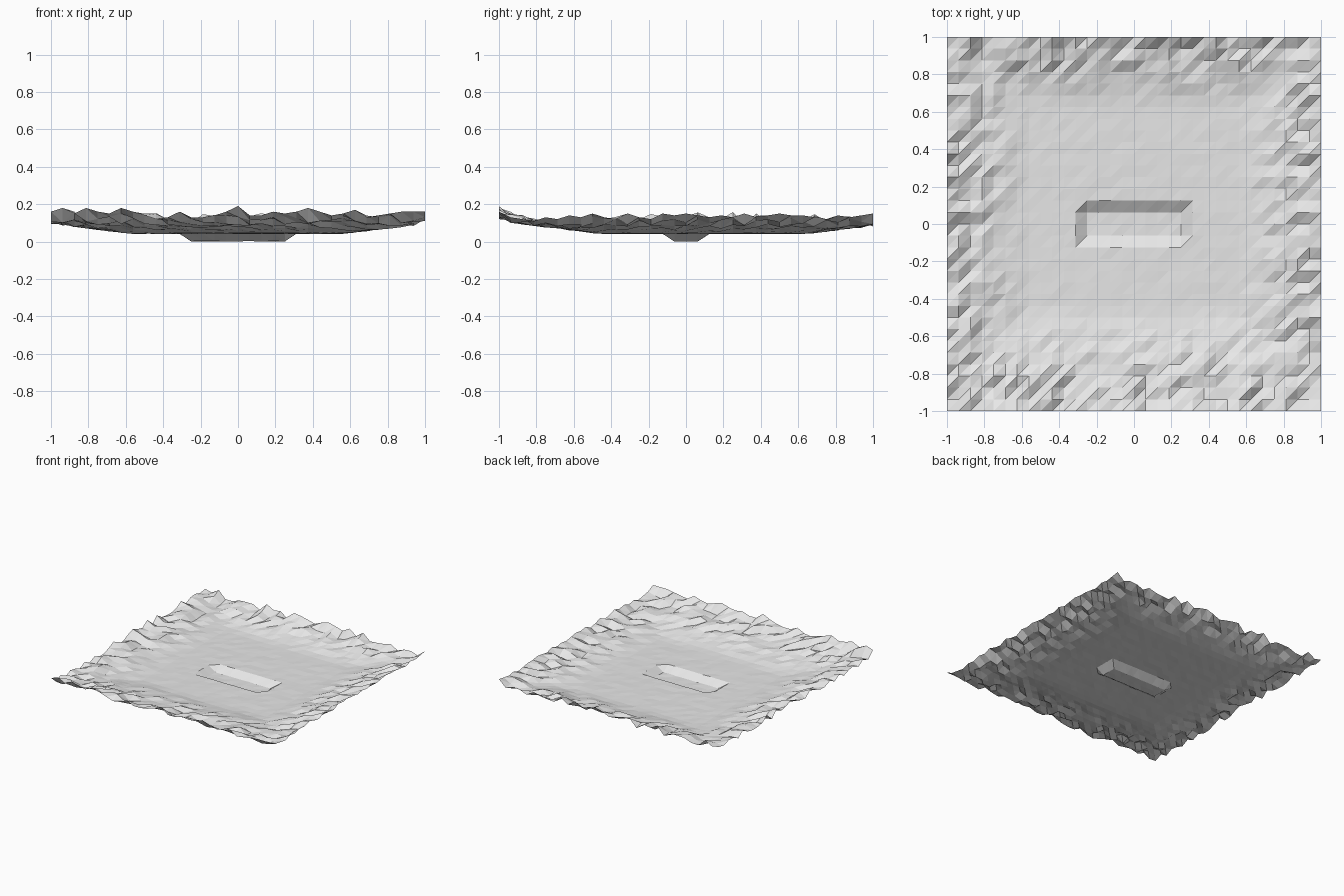
import bpy
import bmesh
import random

cube = bpy.data.objects.get("Cube")
if cube:
    bpy.data.objects.remove(cube, do_unlink=True)

random.seed(7)
N = 32
STEP = 2 / N
FLOOR = 0.041

# Rim heights in hundredths, left to right along the front, front to back along the +x side
FRONT = [16, 18, 15, 18, 16, 15, 18, 16, 14, 12, 13, 16, 13, 13, 14, 16, 19,
         14, 14, 16, 15, 16, 18, 16, 14, 15, 17, 13, 14, 15, 16, 16, 16]
SIDE = [16, 13, 12, 11, 13, 12, 14, 13, 15, 13, 12, 15, 13, 12, 15, 14, 15,
        14, 13, 14, 13, 15, 13, 14, 15, 14, 14, 13, 12, 14, 13, 14, 15]


def ramp(value, start):
    return max(0.0, (value - start) / (1 - start))


def height(i, j):
    x, y = i * STEP - 1, j * STEP - 1
    noise = random.random()
    # Sunken trench in the middle of the floor
    if abs(x) < 0.26 and abs(y) < 0.07:
        return 0.004 * noise if (i + j) % 5 else 0.0
    if j == 0:
        return FRONT[i] / 100
    if i == N:
        return SIDE[j] / 100
    # Each side rises to its own base height and gets rougher outwards
    sides = [(ramp(-y, 0.47), 0.063, 0.075), (ramp(y, 0.66), 0.04, 0.07),
             (ramp(-x, 0.58), 0.05, 0.065), (ramp(x, 0.56), 0.047, 0.065)]
    rise = max(t * base + t ** 1.3 * rough * noise for t, base, rough in sides)
    return FLOOR + 0.003 * noise + rise


# Terrain sheet with every cell split along the same diagonal
bm = bmesh.new()
grid = [[bm.verts.new((i * STEP - 1, j * STEP - 1, height(i, j)))
         for j in range(N + 1)] for i in range(N + 1)]
for i in range(N):
    for j in range(N):
        a, b = grid[i][j], grid[i + 1][j]
        c, d = grid[i + 1][j + 1], grid[i][j + 1]
        bm.faces.new((a, b, c))
        bm.faces.new((a, c, d))

mesh = bpy.data.meshes.new("terrain")
bm.to_mesh(mesh)
bm.free()
terrain = bpy.data.objects.new("terrain", mesh)
bpy.context.collection.objects.link(terrain)

# Single light grey material
grey = bpy.data.materials.new("light grey")
grey.use_nodes = True
color = (0.8, 0.8, 0.8, 1)
grey.diffuse_color = color
grey.node_tree.nodes["Principled BSDF"].inputs["Base Color"].default_value = color
mesh.materials.append(grey)
